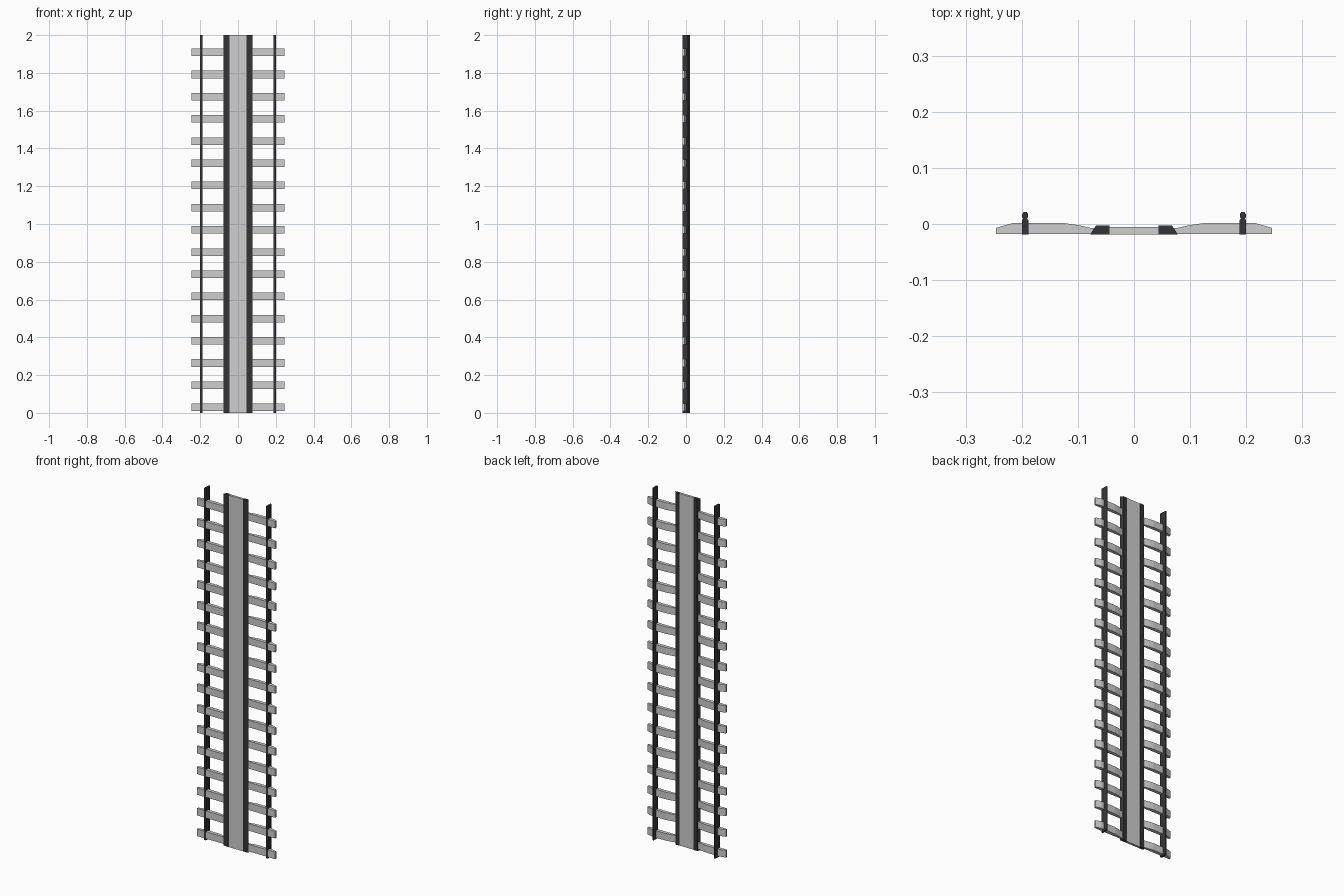
import bpy
import bmesh

cube = bpy.data.objects.get("Cube")
if cube:
    bpy.data.objects.remove(cube, do_unlink=True)


def make_material(name, rgb, roughness):
    mat = bpy.data.materials.new(name)
    mat.use_nodes = True
    mat.diffuse_color = (*rgb, 1)
    shader = mat.node_tree.nodes["Principled BSDF"]
    shader.inputs["Base Color"].default_value = (*rgb, 1)
    shader.inputs["Roughness"].default_value = roughness
    return mat


concrete = make_material("light concrete", (0.62, 0.62, 0.62), 0.9)
steel = make_material("dark steel", (0.035, 0.036, 0.038), 0.6)


def extrude_profile(name, profile, bottom, height, mat):
    """Extrude a closed (x, y) outline upward along z."""
    bm = bmesh.new()
    face = bm.faces.new([bm.verts.new((x, y, bottom)) for x, y in profile])
    result = bmesh.ops.extrude_face_region(bm, geom=[face])
    top = [v for v in result["geom"] if isinstance(v, bmesh.types.BMVert)]
    bmesh.ops.translate(bm, verts=top, vec=(0, 0, height))
    bmesh.ops.recalc_face_normals(bm, faces=bm.faces)
    mesh = bpy.data.meshes.new(name)
    bm.to_mesh(mesh)
    bm.free()
    mesh.materials.append(mat)
    obj = bpy.data.objects.new(name, mesh)
    bpy.context.collection.objects.link(obj)
    return obj


def symmetric(half):
    """Complete an outline from its +x half."""
    return half + [(-x, y) for x, y in reversed(half)]


LENGTH = 2.0
BASE = -0.018      # underside of the track
PROUD = 0.0004     # steel sits slightly below the sleepers' underside

# Sleepers: raised rail seats, tapered ends and a lower middle
sleeper_outline = symmetric([
    (0.246, BASE), (0.246, -0.007), (0.215, 0.002),
    (0.127, 0.002), (0.1, -0.002), (0.077, -0.007)])
COUNT, HEIGHT = 17, 0.04
for i in range(COUNT):
    extrude_profile(f"sleeper_{i + 1}", sleeper_outline,
                    0.009 + i * 0.1175, HEIGHT, concrete)

# Central slab
extrude_profile("centre_slab",
                symmetric([(0.044, BASE - PROUD), (0.044, -0.005)]),
                0, LENGTH, concrete)

# Running rails and bevelled strips beside the slab
rail_half = [(0.006, BASE - PROUD), (0.006, 0.006), (0.0035, 0.010),
             (0.0055, 0.012), (0.0055, 0.017), (0.003, 0.021)]
strip_outline = [(0.044, BASE - PROUD), (0.078, BASE - PROUD),
                 (0.068, -0.003), (0.044, -0.003)]
for side, sign in (("left", 1), ("right", -1)):
    rail = [(x + sign * 0.194, y) for x, y in symmetric(rail_half)]
    extrude_profile(f"{side}_rail", rail, 0, LENGTH, steel)
    strip = [(sign * x, y) for x, y in strip_outline]
    extrude_profile(f"{side}_slab_edge", strip, 0, LENGTH, steel)
